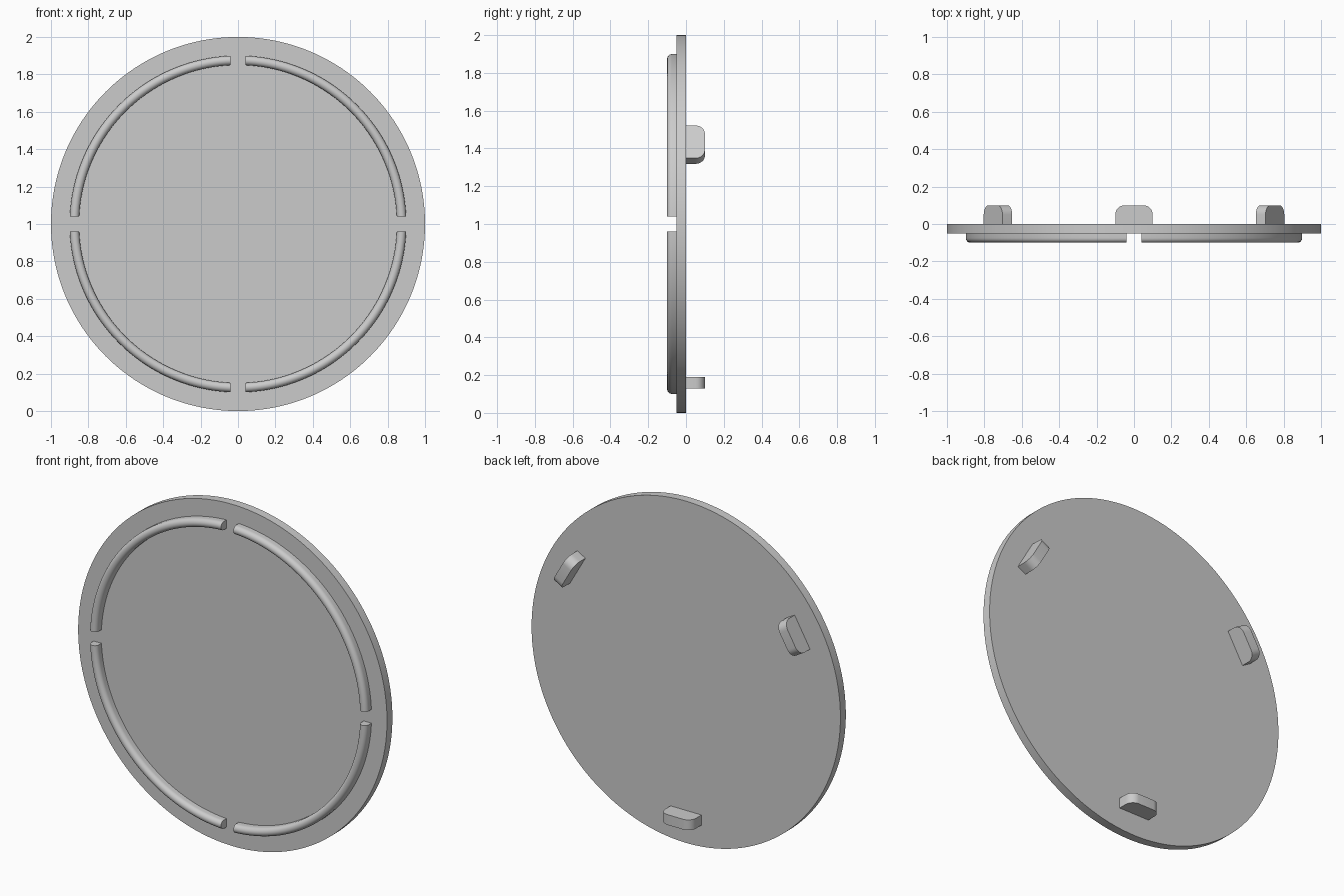
import bpy, bmesh
from math import pi, sin, cos, asin, radians
from mathutils import Matrix, Vector

cube = bpy.data.objects.get("Cube")
if cube:
    bpy.data.objects.remove(cube)

grey = bpy.data.materials.new("light grey")
grey.use_nodes = True
COLOUR = (0.6, 0.6, 0.6, 1)
grey.diffuse_color = COLOUR
grey.node_tree.nodes["Principled BSDF"].inputs["Base Color"].default_value = COLOUR

CENTRE = Vector((0, 0, 1))


def finish(name, bm):
    """Turn a bmesh into a smooth-shaded object with sharp edges kept."""
    bmesh.ops.recalc_face_normals(bm, faces=bm.faces)
    mesh = bpy.data.meshes.new(name)
    bm.to_mesh(mesh)
    bm.free()
    mesh.materials.append(grey)
    obj = bpy.data.objects.new(name, mesh)
    bpy.context.collection.objects.link(obj)
    bpy.ops.object.select_all(action="DESELECT")
    obj.select_set(True)
    bpy.context.view_layer.objects.active = obj
    bpy.ops.object.shade_smooth_by_angle(angle=radians(30))
    return obj


def loft(bm, loops):
    """Skin a row of closed point loops and cap both ends."""
    rows = [[bm.verts.new(p) for p in loop] for loop in loops]
    n = len(rows[0])
    for a, b in zip(rows, rows[1:]):
        for i in range(n):
            j = (i + 1) % n
            bm.faces.new((a[i], a[j], b[j], b[i]))
    bm.faces.new(rows[0])
    bm.faces.new(rows[-1])


# Round plate standing upright
bm = bmesh.new()
bmesh.ops.create_cone(bm, cap_ends=True, segments=192, radius1=1, radius2=1, depth=0.05,
                      matrix=Matrix.Translation((0, -0.025, 1)) @ Matrix.Rotation(pi / 2, 4, "X"))
finish("plate", bm)

# Raised round-topped rim on the front, in four arcs with parallel gaps
RIM, HALF, GAP, STEPS = 0.875, 0.025, 0.04, 48
profile = [(RIM - HALF, -0.05)]
profile += [(RIM - HALF * cos(pi * i / 12), -0.075 - HALF * sin(pi * i / 12)) for i in range(13)]
profile += [(RIM + HALF, -0.05)]


def rim_point(r, y, t, turn):
    start = asin(GAP / r)
    angle = start + (pi / 2 - 2 * start) * t + turn
    return CENTRE + Vector((r * cos(angle), y, r * sin(angle)))


for k, side in enumerate(("upper_left", "upper_right", "lower_right", "lower_left")):
    bm = bmesh.new()
    loft(bm, [[rim_point(r, y, s / STEPS, k * pi / 2) for r, y in profile]
              for s in range(STEPS + 1)])
    finish("rim_arc_" + side, bm)

# Three rounded tabs on the back
WIDTH, DEPTH, THICK, ROUND, TAB_RADIUS = 0.1, 0.1, 0.03, 0.05, 0.84
outline = [(WIDTH, 0)]
for side, first in ((1, 0), (-1, pi / 2)):
    for i in range(9):
        a = first + pi / 2 * i / 8
        outline.append((side * (WIDTH - ROUND) + ROUND * cos(a), DEPTH - ROUND + ROUND * sin(a)))
outline.append((-WIDTH, 0))

for name, degrees in (("tab_left", 30), ("tab_right", 150), ("tab_bottom", 270)):
    a = radians(degrees)
    out, along = Vector((cos(a), 0, sin(a))), Vector((-sin(a), 0, cos(a)))
    bm = bmesh.new()
    loft(bm, [[CENTRE + out * (TAB_RADIUS + d) + along * u + Vector((0, y, 0)) for u, y in outline]
              for d in (-THICK, THICK)])
    finish(name, bm)
